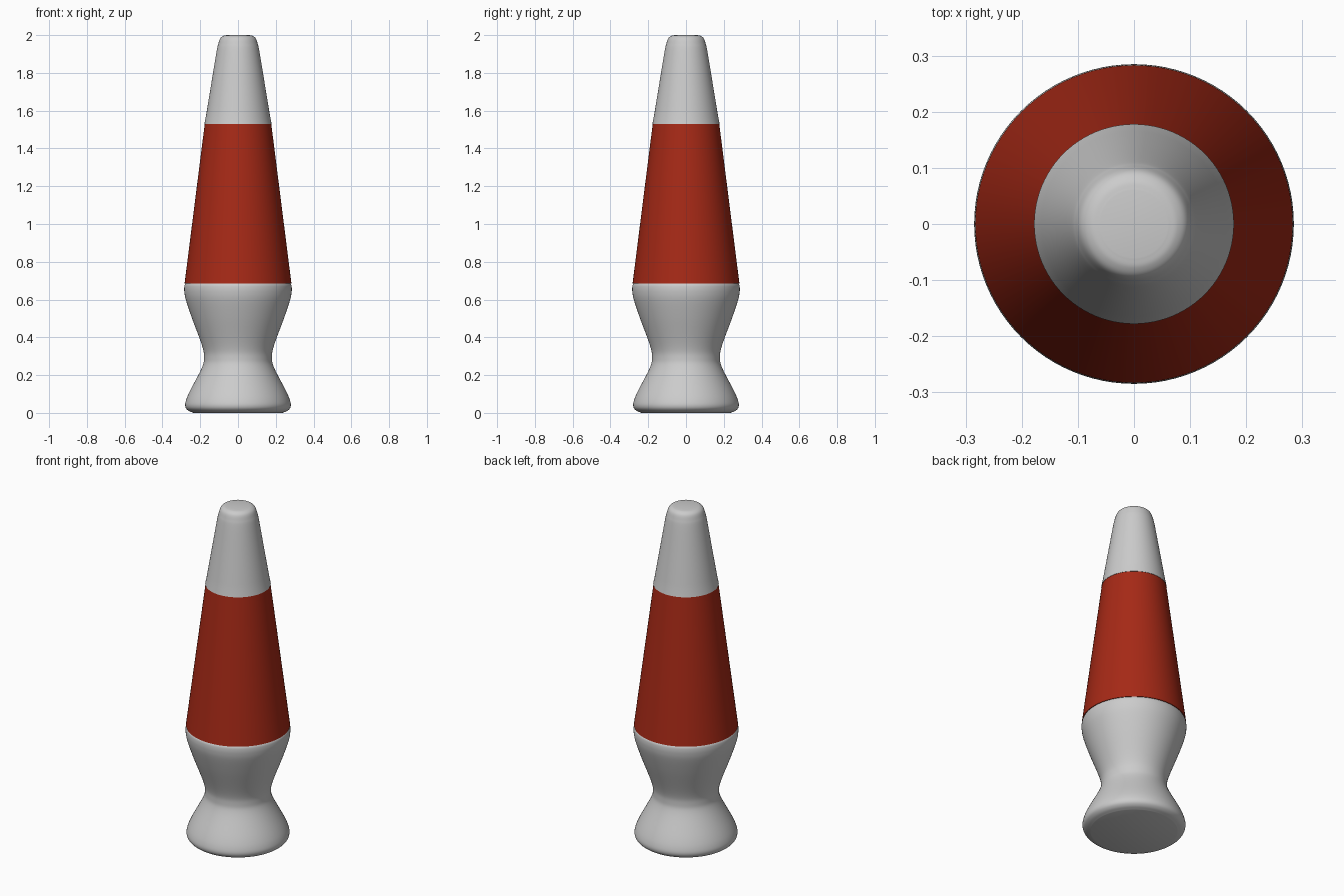
import bpy, bmesh, math
from mathutils import Vector

if "Cube" in bpy.data.objects:
    bpy.data.objects.remove(bpy.data.objects["Cube"])

SEGMENTS = 96


def smooth_profile(points, steps=6):
    """Catmull-Rom curve through (radius, height) points."""
    p = [Vector(q) for q in points]
    p = [p[0] * 2 - p[1]] + p + [p[-1] * 2 - p[-2]]
    out = []
    for a, b, c, d in zip(p, p[1:], p[2:], p[3:]):
        for i in range(steps):
            t = i / steps
            out.append(0.5 * (2 * b + (c - a) * t + (2 * a - 5 * b + 4 * c - d) * t ** 2
                              + (3 * b - a - 3 * c + d) * t ** 3))
    return [tuple(q) for q in out] + [tuple(points[-1])]


def lathe(name, profile, color=None):
    """Spin a profile round z and close both ends."""
    bm = bmesh.new()
    rings = []
    for r, z in profile:
        rings.append([bm.verts.new((r * math.cos(k * math.tau / SEGMENTS),
                                    r * math.sin(k * math.tau / SEGMENTS), z))
                      for k in range(SEGMENTS)])
    for lo, hi in zip(rings, rings[1:]):
        for k in range(SEGMENTS):
            n = (k + 1) % SEGMENTS
            bm.faces.new((lo[k], lo[n], hi[n], hi[k]))
    bm.faces.new(rings[0][::-1])
    bm.faces.new(rings[-1])
    mesh = bpy.data.meshes.new(name)
    bm.to_mesh(mesh)
    bm.free()
    obj = bpy.data.objects.new(name, mesh)
    bpy.context.collection.objects.link(obj)
    if color:
        mat = bpy.data.materials.new(name + "_color")
        mat.diffuse_color = color
        mat.use_nodes = True
        mat.node_tree.nodes["Principled BSDF"].inputs["Base Color"].default_value = mat.diffuse_color
        mesh.materials.append(mat)
    bpy.ops.object.select_all(action='DESELECT')
    obj.select_set(True)
    bpy.context.view_layer.objects.active = obj
    bpy.ops.object.shade_smooth_by_angle(angle=math.radians(40))
    return obj


# Hourglass base with a rounded foot and rim
lathe("base", smooth_profile([
    (0.235, 0.0), (0.262, 0.011), (0.278, 0.03), (0.277, 0.06), (0.255, 0.115),
    (0.193, 0.235), (0.18, 0.29), (0.19, 0.355), (0.245, 0.505), (0.275, 0.595),
    (0.284, 0.64), (0.284, 0.67), (0.279, 0.684)]))

# Tapered coloured glass
lathe("glass", [(0.283, 0.684), (0.176, 1.53)], (0.38, 0.022, 0.008, 1))

# Cap with a rounded top
lathe("cap", [(0.178, 1.53)] + smooth_profile([
    (0.17, 1.57), (0.142, 1.74), (0.114, 1.91), (0.104, 1.955),
    (0.094, 1.983), (0.078, 1.996), (0.06, 2.0)]))
